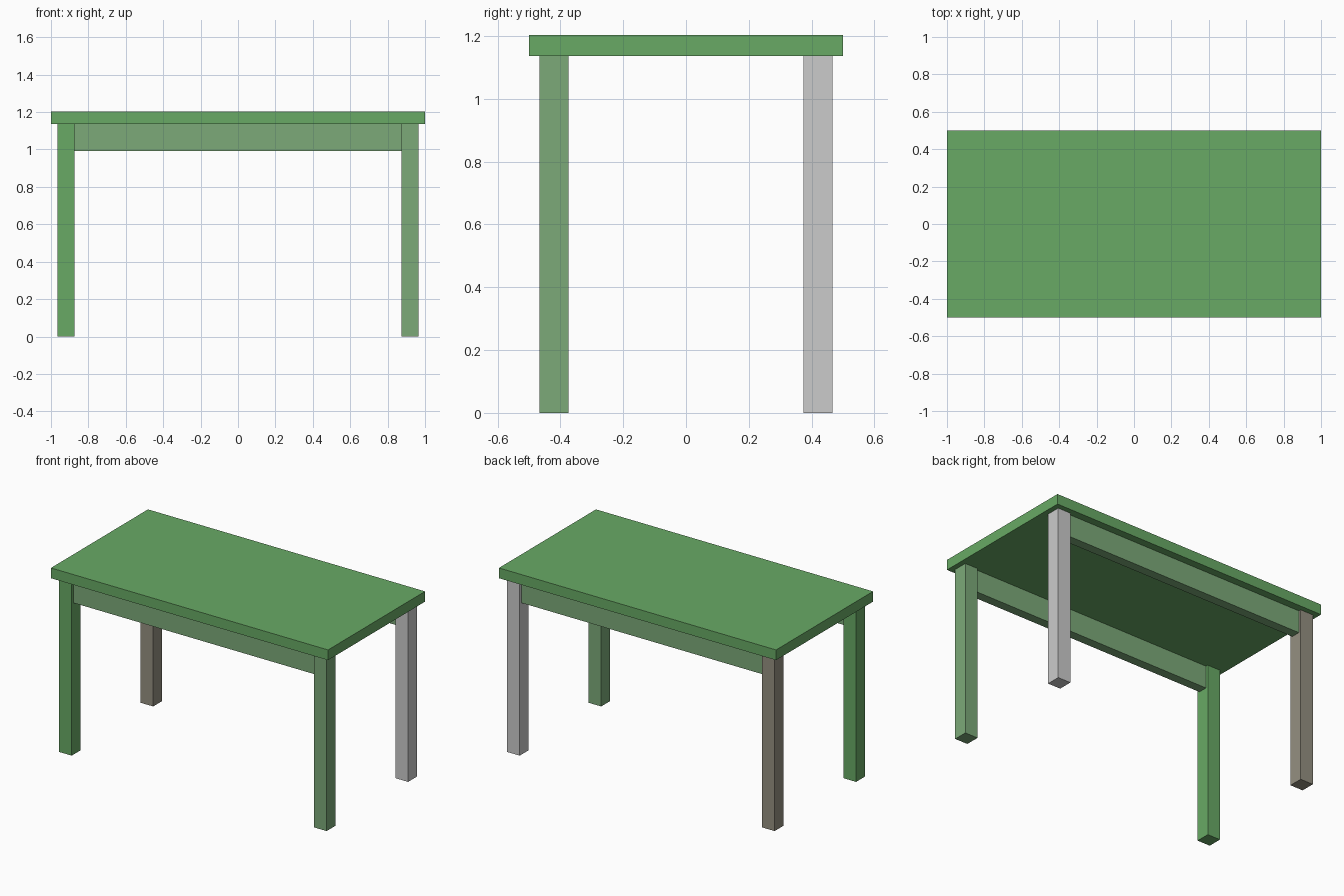
import bpy

if "Cube" in bpy.data.objects:
    bpy.data.objects.remove(bpy.data.objects["Cube"])


def material(name, rgb):
    m = bpy.data.materials.new(name)
    m.diffuse_color = (*rgb, 1.0)
    m.use_nodes = True
    m.node_tree.nodes["Principled BSDF"].inputs["Base Color"].default_value = m.diffuse_color
    return m


def box(name, lo, hi, mat=None):
    """Axis-aligned box between two opposite corners."""
    bpy.ops.mesh.primitive_cube_add(
        size=1, location=[(a + b) / 2 for a, b in zip(lo, hi)])
    ob = bpy.context.object
    ob.name = name
    ob.scale = [b - a for a, b in zip(lo, hi)]
    bpy.ops.object.transform_apply(location=False, rotation=False, scale=True)
    if mat:
        ob.data.materials.append(mat)
    return ob


green = material("green", (0.14, 0.40, 0.13))
pale_green = material("pale_green", (0.20, 0.40, 0.19))
faded = material("faded_brown", (0.30, 0.28, 0.22))

HEIGHT, UNDERSIDE, APRON_BOTTOM = 1.204, 1.137, 0.991
LEG_IN, LEG_OUT = 0.874, 0.966      # leg extent along x
LEG_Y_IN, LEG_Y_OUT = 0.374, 0.466  # leg extent along y
APRON_IN, APRON_OUT = 0.39, 0.45    # apron set back from both leg faces

# table top
box("table_top", (-1, -0.5, UNDERSIDE), (1, 0.5, HEIGHT), green)

# legs and the long aprons; the short sides stay open
leg_mats = {("front", "left"): green, ("front", "right"): pale_green,
            ("back", "left"): faded, ("back", "right"): None}
for depth, sy in (("front", -1), ("back", 1)):
    y0, y1 = sorted((sy * LEG_Y_IN, sy * LEG_Y_OUT))
    for side, sx in (("left", -1), ("right", 1)):
        x0, x1 = sorted((sx * LEG_IN, sx * LEG_OUT))
        box(f"{depth}_{side}_leg", (x0, y0, 0), (x1, y1, UNDERSIDE),
            leg_mats[depth, side])
    y0, y1 = sorted((sy * APRON_IN, sy * APRON_OUT))
    box(f"{depth}_apron", (-LEG_IN, y0, APRON_BOTTOM),
        (LEG_IN, y1, UNDERSIDE), pale_green)
